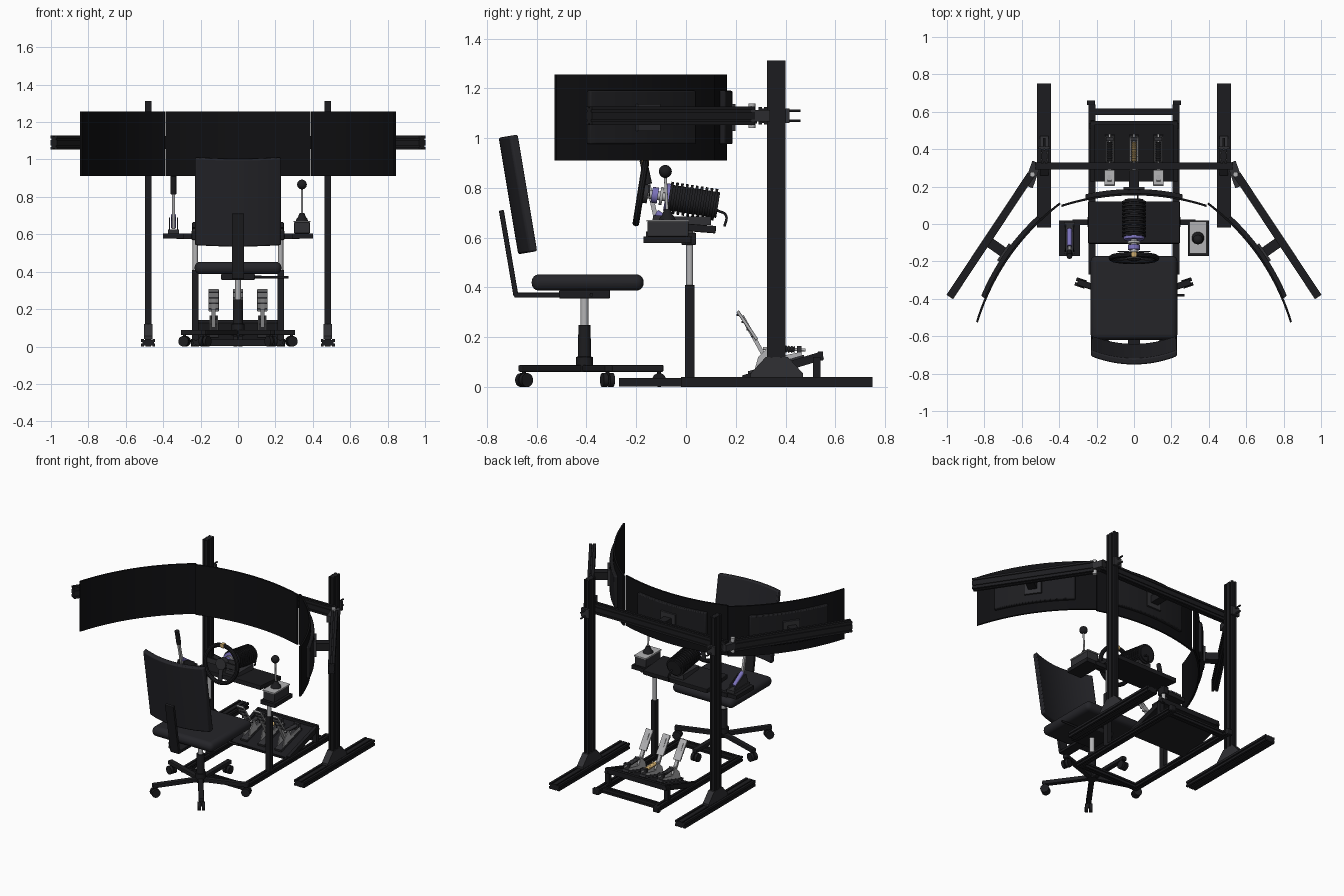
import bpy, bmesh, math
from mathutils import Vector as V, Matrix as M

if "Cube" in bpy.data.objects:
    bpy.data.objects.remove(bpy.data.objects["Cube"])

COL = {"black": (.012, .012, .014), "screen": (.005, .005, .006), "fabric": (.018, .018, .022),
       "metal": (.45, .45, .46), "dark": (.03, .03, .034), "purple": (.2, .17, .5), "gold": (.6, .4, .15)}
MATS = {}
for k, c in COL.items():
    MATS[k] = bpy.data.materials.new(k)
    MATS[k].diffuse_color = (*c, 1)


def make(name, bm, mat, smooth=False, bevel=0, seg=2):
    bmesh.ops.recalc_face_normals(bm, faces=bm.faces)
    me = bpy.data.meshes.new(name)
    bm.to_mesh(me)
    bm.free()
    ob = bpy.data.objects.new(name, me)
    bpy.context.collection.objects.link(ob)
    me.materials.append(MATS[mat])
    if bevel:
        b = ob.modifiers.new("bevel", "BEVEL")
        b.width, b.segments = bevel, seg
    if smooth:
        bpy.ops.object.select_all(action='DESELECT')
        ob.select_set(True)
        bpy.context.view_layer.objects.active = ob
        bpy.ops.object.shade_smooth_by_angle(angle=math.radians(35))
    return ob


def sweep(name, pts, mtx, length, mat, **kw):
    """Extrude a 2D outline along local z."""
    bm = bmesh.new()
    f = bm.faces.new([bm.verts.new((x, y, 0)) for x, y in pts])
    r = bmesh.ops.extrude_face_region(bm, geom=[f])
    bmesh.ops.translate(bm, vec=(0, 0, length), verts=[e for e in r["geom"] if isinstance(e, bmesh.types.BMVert)])
    bm.transform(mtx)
    return make(name, bm, mat, **kw)


def frame(p0, p1):
    d = (V(p1) - V(p0)).normalized()
    up = V((0, 0, 1)) if abs(d.z) < .99 else V((0, 1, 0))
    side = d.cross(up).normalized()
    m = M((side, side.cross(d), d)).transposed().to_4x4()
    m.translation = V(p0)
    return m


def beam(name, p0, p1, w, h, mat="black", slots=False, **kw):
    c = [V((-w/2, -h/2)), V((w/2, -h/2)), V((w/2, h/2)), V((-w/2, h/2))]
    pts = []
    for i, a in enumerate(c):
        b = c[(i + 1) % 4]
        t = (b - a).normalized()
        n = V((-t.y, t.x)) * .006
        pts.append(a)
        for k in range(max(1, round((b - a).length / .038)) if slots else 0):
            m = a + (b - a) * (k + .5) / max(1, round((b - a).length / .038))
            pts += [m - t*.004, m - t*.004 + n, m + t*.004 + n, m + t*.004]
    return sweep(name, pts, frame(p0, p1), (V(p1) - V(p0)).length, mat, **kw)


def box(name, x, y, z, mat="black", bevel=0, seg=2):
    return beam(name, ((x[0]+x[1])/2, y[0], (z[0]+z[1])/2), ((x[0]+x[1])/2, y[1], (z[0]+z[1])/2),
                x[1]-x[0], z[1]-z[0], mat, bevel=bevel, seg=seg, smooth=bevel > 0)


def lathe(name, p0, p1, prof, mat="black", n=24):
    """Revolve (radius, distance) profile about the axis p0-p1."""
    bm = bmesh.new()
    rings = [[bm.verts.new((r*math.cos(2*math.pi*i/n), r*math.sin(2*math.pi*i/n), d)) for i in range(n)] for r, d in prof]
    for a, b in zip(rings, rings[1:]):
        for i in range(n):
            bm.faces.new((a[i], a[(i+1) % n], b[(i+1) % n], b[i]))
    bm.faces.new(rings[0])
    bm.faces.new(rings[-1])
    bm.transform(frame(p0, p1))
    return make(name, bm, mat, smooth=True)


def cyl(name, p0, p1, r, mat="black", n=20):
    return lathe(name, p0, p1, [(r, 0), (r, (V(p1) - V(p0)).length)], mat, n)


def prism(name, yz, x0, x1, mat="black"):
    m = M(((0, 0, 1, x0), (1, 0, 0, 0), (0, 1, 0, 0), (0, 0, 0, 1)))
    return sweep(name, yz, m, x1 - x0, mat)


def curved(name, w, h, t, sag, mtx, mat, bevel=0, off=0):
    """Curved panel: width on x, bulging to +y by sag, height centred on z."""
    u = [w * (i / 20 - .5) for i in range(21)]
    arc = [(x, off - sag * (2*x/w)**2) for x in u]
    pts = arc + [(x, y - t) for x, y in reversed(arc)]
    return sweep(name, pts, mtx @ M.Translation((0, 0, -h/2)), h, mat, smooth=True, bevel=bevel)


# curved monitors with rear housings and mounts
for name, s in (("center", 0), ("right", 1), ("left", -1)):
    m = M.Translation((s*.673, -.168 if s else .165, 1.083)) @ M.Rotation(-s*math.radians(55), 4, 'Z')
    curved(name + "_monitor", .775, .345, .012, .062, m, "screen")
    curved(name + "_monitor_housing", .52, .215, .03, .028, m, "black", off=.022, bevel=.006)
    p = [m @ V((0, y, 0)) for y in (.015, .034, .12)]
    beam(name + "_mount_plate", p[0], p[1], .11, .11, "dark")
    beam(name + "_mount_arm", p[1], p[2], .055, .05)

# monitor stand
beam("monitor_crossbeam", (-.53, .31, 1.09), (.53, .31, 1.09), .038, .07, slots=True)
for s in (-1, 1):
    beam("stand_post", (s*.48, .3625, .03), (s*.48, .3625, 1.312), .037, .076, slots=True)
    beam("stand_foot", (s*.48, -.02, .02), (s*.48, .75, .02), .075, .04, slots=True)
    prism("post_gusset", [(.26, .04), (.47, .04), (.47, .055), (.41, .12), (.32, .12), (.26, .055)], s*.48-.022, s*.48+.022, "dark")
    beam("side_arm", (s*.55, .265, 1.09), (s*.985, -.39, 1.09), .042, .075, slots=True)
    beam("arm_hinge_plate", (s*.52, .33, 1.09), (s*.565, .2, 1.09), .05, .045, "dark")
    cyl("arm_hinge_pin", (s*.543, .265, 1.04), (s*.543, .265, 1.14), .014, "metal")
    box("beam_bracket", (s*.48-.03, s*.48+.03), (.40, .415), (1.06, 1.12), "dark")
    for z in (1.07, 1.11):
        cyl("bracket_bolt", (s*.48, .41, z), (s*.48, .46, z), .006, "dark", 10)

# base frame
for s in (-1, 1):
    beam("base_rail", (s*.225, -.27, .02), (s*.225, .64, .02), .038, .034, slots=True)
    box("rail_end_cap", (s*.23-.022, s*.23+.022), (.635, .66), (0, .04), bevel=.004)
    box("pedal_plate_support", (s*.225-.015, s*.225+.015), (.51, .54), (.035, .12))
    # telescopic wheel stand legs
    beam("stand_leg", (s*.228, .015, .03), (s*.228, .015, .41), .036, .04, bevel=.004)
    cyl("leg_inner_tube", (s*.228, .015, .4), (s*.228, .015, .65), .014, "metal")
    box("leg_clamp", (s*.228-.02, s*.228+.02), (-.018, .04), (.57, .62), bevel=.004)
    beam("shifter_bracket_bar", (s*.22, .01, .59), (s*.33, .01, .59), .03, .028)
    box("shifter_shelf", (min(s*.29, s*.4), max(s*.29, s*.4)), (-.17, .02), (.578, .605))
for y, w in ((-.25, .035), (.6, .035)):
    beam("base_crossbar", (-.21, y, .02), (.21, y, .02), w, .034, slots=True)
beam("pedal_plate", (0, .23, .025), (0, .545, .12), .46, .02, "black")
for s in (-1, 1):
    beam("pedal_plate_rim", (s*.222, .23, .03), (s*.222, .55, .127), .022, .034)
beam("pedal_plate_lip", (-.23, .54, .125), (.23, .54, .125), .02, .035)

# pedals
for name, x in (("clutch", -.13), ("brake", 0), ("throttle", .13)):
    for d in (-.02, .02):
        prism(name + "_side_plate", [(.27, .05), (.29, .12), (.335, .165), (.36, .12), (.46, .14), (.47, .11)], x+d-.003, x+d+.003, "metal")
    beam(name + "_base_rail", (x, .25, .055), (x, .475, .122), .05, .016, "dark")
    beam(name + "_pedal_arm", (x, .325, .105), (x, .225, .285), .022, .016, "metal")
    beam(name + "_pedal_pad", (x, .285, .19), (x, .207, .305), .055, .012, "metal", bevel=.003)
    for i in range(4):
        t = i / 3
        beam(name + "_pad_grip", (x-.025, .268-.06*t, .202+.088*t), (x+.025, .268-.06*t, .202+.088*t), .01, .008, "dark")
    coil = [(.015 if i % 2 else .01, .012*i/2) for i in range(18)]
    lathe(name + "_spring", (x, .335, .155), (x, .46, .15), coil, "gold" if x == 0 else "dark", 14)
    cyl(name + "_rod", (x, .31, .155), (x, .48, .149), .006, "metal", 12)
    beam(name + "_rear_block", (x, .455, .115), (x, .455, .165), .04, .02, "dark")

# wheel deck and motor
beam("wheel_deck", (0, -.105, .65), (0, .12, .632), .49, .03, bevel=.004)
box("motor_foot", (-.05, .05), (-.07, .1), (.65, .685), "dark")
axis = V((0, math.cos(math.radians(9)), -math.sin(math.radians(9))))
hub = V((0, -.182, .78))


def A(d):
    return hub + axis * d


fins = []
for i in range(10):
    fins += [(.064, i*.02), (.064, i*.02 + .011), (.052, i*.02 + .011), (.052, i*.02 + .02)]
lathe("wheel_motor", A(.115), A(.32), fins, "black", 28)
cyl("motor_ring", A(.1), A(.116), .055, "purple", 28)
cyl("wheel_shaft", A(.02), A(.1), .018, "metal")
cyl("quick_release", A(.045), A(.07), .032, "purple")
cyl("shaft_flange", A(.078), A(.09), .036, "metal")
cv = bpy.data.curves.new("motor_cable", "CURVE")
cv.dimensions, cv.bevel_depth = '3D', .005
sp = cv.splines.new("BEZIER")
sp.bezier_points.add(2)
for bp, co in zip(sp.bezier_points, ((.02, .125, .71), (.02, .16, .69), (.02, .155, .645))):
    bp.co, bp.handle_left_type, bp.handle_right_type = co, 'AUTO', 'AUTO'
cv.materials.append(MATS["black"])
bpy.context.collection.objects.link(bpy.data.objects.new("motor_cable", cv))

# steering wheel
bpy.ops.mesh.primitive_torus_add(major_segments=40, minor_segments=10, major_radius=.122, minor_radius=.014,
                                 location=hub, rotation=axis.to_track_quat('Z', 'Y').to_euler())
rim = bpy.context.object
rim.name = "steering_wheel_rim"
rim.data.materials.append(MATS["black"])
bpy.ops.object.shade_smooth_by_angle()
cyl("wheel_hub", A(-.008), A(.03), .038, "dark")
up = V((0, -axis.z, axis.y))
for a in (0, 180, 270):
    r = V((1, 0, 0)) * math.cos(math.radians(a)) + up * math.sin(math.radians(a))
    beam("wheel_spoke", A(.005) + r*.02, A(.003) + r*.12, .03 if a == 270 else .008, .008 if a == 270 else .035, "dark")
beam("wheel_top_marker", hub + up*.122 - V((.014, 0, 0)), hub + up*.122 + V((.014, 0, 0)), .03, .03, "gold", bevel=.006)
for s in (-1, 1):
    beam("paddle_shifter", A(.035) + V((s*.03, 0, .01)), A(.035) + V((s*.085, 0, .02)), .005, .04, "dark")

# gear shifter on the right
box("shifter_housing", (.3, .385), (-.155, .01), (.605, .665), "dark", .004)
box("shifter_top_plate", (.297, .388), (-.158, .013), (.665, .672), "metal")
lathe("shifter_boot", (.342, -.075, .67), (.342, -.075, .72), [(.034, 0), (.028, .014), (.022, .02), (.012, .045)])
cyl("shifter_rod", (.342, -.075, .69), (.342, -.083, .85), .006, "metal")
lathe("shifter_knob", (.342, -.083, .84), (.342, -.083, .9),
      [(max(.002, .026*math.sin(math.pi*i/12)), .026 - .026*math.cos(math.pi*i/12)) for i in range(13)])

# handbrake on the left
box("handbrake_base", (-.375, -.315), (-.16, .01), (.605, .625), "dark")
for x in (-.367, -.323):
    prism("handbrake_side_plate", [(-.15, .62), (0, .62), (-.02, .65), (-.1, .69), (-.13, .69)], x-.003, x+.003, "dark")
beam("handbrake_lever", (-.345, -.11, .63), (-.345, -.155, .83), .014, .018, "metal")
cyl("handbrake_grip", (-.345, -.151, .815), (-.345, -.172, .912), .015)
cyl("handbrake_damper", (-.345, -.12, .7), (-.345, -.03, .64), .014, "purple")

# chair
box("seat", (-.232, .232), (-.62, -.17), (.387, .453), "fabric", .03, 4)
tilt = M.Translation((0, -.674, .774)) @ M.Rotation(math.radians(9.5), 4, 'X') @ M.Rotation(math.pi, 4, 'Z')
curved("backrest", .46, .475, .035, .045, tilt, "fabric", bevel=.008, off=.04)
beam("back_strut", (0, -.683, .365), (0, -.742, .71), .065, .02, "black", bevel=.004)
box("back_strut_base", (-.033, .033), (-.69, -.4), (.36, .38), bevel=.003)
box("seat_mechanism", (-.09, .09), (-.51, -.305), (.355, .39), bevel=.006)
cyl("height_lever", (.05, -.38, .372), (.27, -.38, .37), .007)
C = V((0, -.408, 0))
cyl("gas_lift_rod", C + V((0, 0, .24)), C + V((0, 0, .36)), .016, "metal")
lathe("gas_lift_cover", C + V((0, 0, .06)), C + V((0, 0, .3)), [(.034, 0), (.034, .06), (.027, .062), (.024, .19)])
for k in range(5):
    a = math.radians(90 + 72*k)
    d, t = V((math.cos(a), math.sin(a), 0)), V((-math.sin(a), math.cos(a), 0))
    beam("chair_leg", C + d*.02 + V((0, 0, .075)), C + d*.318 + V((0, 0, .075)), .034, .028, bevel=.006)
    tip = C + d*.3 + V((0, 0, .028))
    cyl("caster_stem", tip, tip + V((0, 0, .04)), .008)
    for s in (-1, 1):
        cyl("caster_wheel", tip + t*s*.004, tip + t*s*.023, .028)

for m in bpy.data.materials:
    if m.users and not m.is_grease_pencil:
        m.use_nodes = True
        m.node_tree.nodes["Principled BSDF"].inputs["Base Color"].default_value = m.diffuse_color
